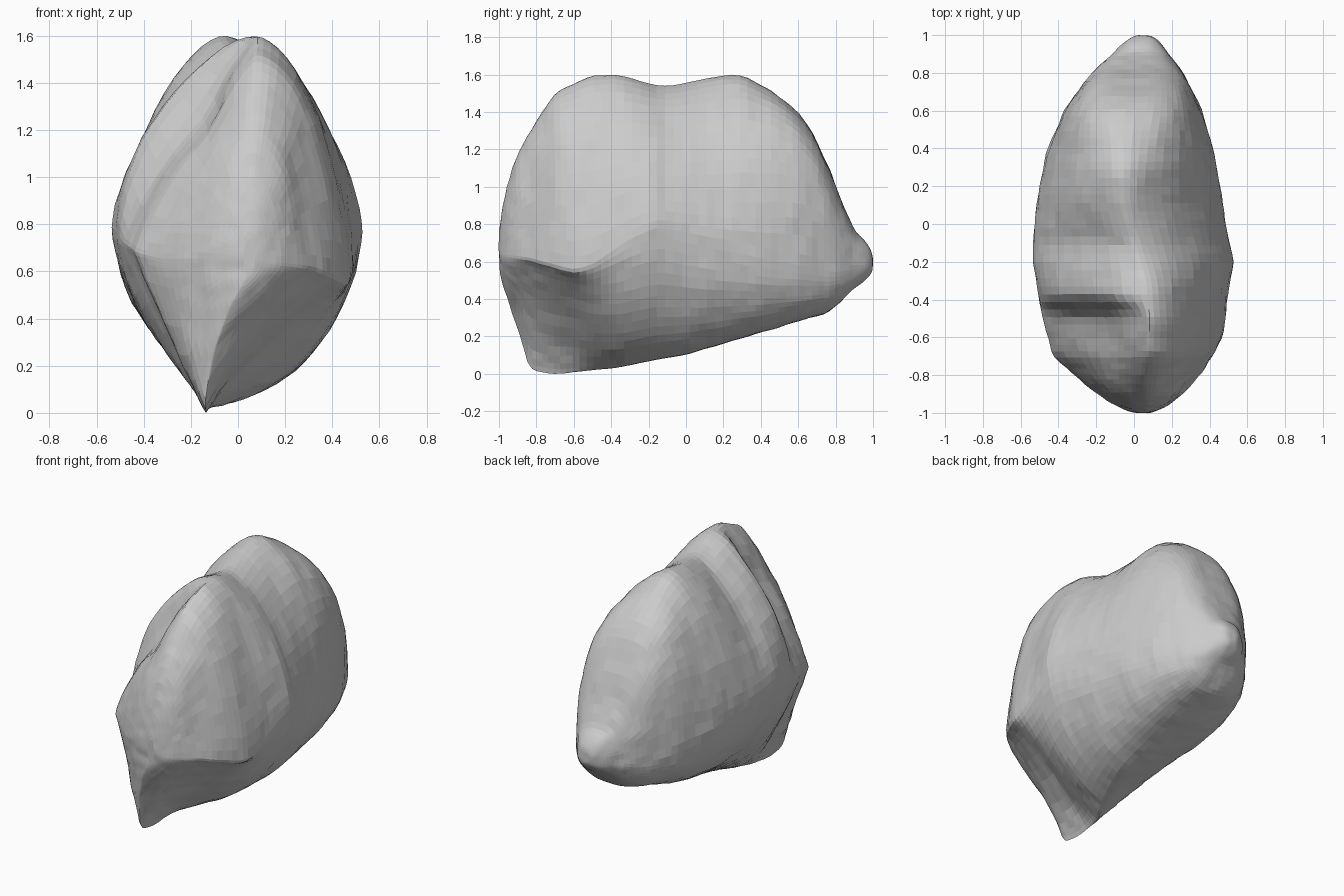
import bpy
import bmesh
import math
from mathutils import Vector, noise

if "Cube" in bpy.data.objects:
    bpy.data.objects.remove(bpy.data.objects["Cube"], do_unlink=True)

STATIONS = 70
SEGMENTS = 64

# Long profiles of the boulder: (y, value) pairs from front to back
CREST_HEIGHT = [(-1, .7), (-.97, .95), (-.9, 1.18), (-.84, 1.28), (-.7, 1.51), (-.5, 1.6),
                (-.35, 1.6), (-.12, 1.535), (.2, 1.6), (.3, 1.6), (.45, 1.52), (.6, 1.4),
                (.7, 1.25), (.82, .95), (.9, .76), (1, .61)]
KEEL_HEIGHT = [(-1, .6), (-.97, .45), (-.9, .26), (-.84, .02), (-.7, -.01), (-.5, .02),
               (-.3, .04), (0, .1), (.3, .19), (.6, .28), (.75, .32), (.9, .46), (1, .57)]
RIGHT_EDGE = [(-1, .04), (-.97, -.07), (-.9, -.18), (-.8, -.32), (-.7, -.43), (-.6, -.46),
              (-.4, -.51), (-.2, -.535), (0, -.53), (.2, -.505), (.4, -.455), (.6, -.37),
              (.8, -.22), (.9, -.11), (1, .04)]
LEFT_EDGE = [(-1, .06), (-.97, .16), (-.9, .28), (-.8, .37), (-.6, .47), (-.4, .495),
             (-.2, .53), (0, .49), (.4, .42), (.6, .36), (.8, .26), (.9, .18), (1, .06)]
RIGHT_BELLY = [(-1, .65), (-.8, .65), (-.5, .72), (-.2, .79), (.2, .72), (.8, .57), (1, .59)]
LEFT_BELLY = [(-1, .65), (-.85, .61), (-.6, .54), (-.5, .57), (-.3, .72), (-.15, .79),
              (.05, .75), (.8, .57), (1, .59)]
CREST_X = [(-1, .05), (-.5, .08), (-.3, .07), (.1, -.05), (.5, -.06), (1, .05)]
KEEL_X = [(-1, .05), (-.85, -.14), (-.5, -.13), (-.3, -.04), (0, .06), (1, .05)]
# Roundness of the section: below one is hollow, two is an ellipse
RIGHT_ROUND = [(-1, 2), (-.9, 1.6), (-.75, 1.2), (-.47, 1.1), (-.39, 1.75), (-.1, 1.45),
               (.4, 1.75), (.6, 2.5), (.75, 3.2), (1, 2.5)]
LEFT_ROUND = [(-1, 2), (-.7, 1.9), (-.4, 1.6), (-.1, 1.5), (.2, 1.6), (.4, 1.9),
              (.6, 2.5), (.75, 3.2), (1, 2.5)]
RIGHT_HOLLOW = [(-1, 1.7), (-.85, 1.2), (-.6, 1), (-.4, 1.4), (.1, 1.9), (.5, 2.4), (1, 2.5)]
LEFT_HOLLOW = [(-1, 1.6), (-.85, .8), (-.6, .85), (-.35, 1.6), (0, 1.9), (.5, 2.4), (1, 2.5)]

# Broad dents: centre, radii, push
DENTS = [
    ((-.18, -.64, 1.33), (.12, .24, .25), (.04, 0, -.04)),     # groove beside the crest
    ((.34, -.88, .95), (.12, .2, .4), (-.03, .02, 0)),         # step beside the brow
]


def sample(profile, angle):
    """Interpolate a profile by angle so that the ends stay blunt."""
    knots = [(math.acos(-y), value) for y, value in profile]
    for (a, va), (b, vb) in zip(knots, knots[1:]):
        if angle <= b:
            return va + (vb - va) * (angle - a) / (b - a)
    return knots[-1][1]


def section(angle):
    """One closed cross-section of the boulder."""
    sides = {True: (LEFT_EDGE, LEFT_BELLY, LEFT_ROUND, LEFT_HOLLOW),
             False: (RIGHT_EDGE, RIGHT_BELLY, RIGHT_ROUND, RIGHT_HOLLOW)}
    sides = {k: [sample(p, angle) for p in v] for k, v in sides.items()}
    crest = [sample(p, angle) for p in (CREST_X, CREST_HEIGHT)]
    keel = [sample(p, angle) for p in (KEEL_X, KEEL_HEIGHT)]
    points = []
    for i in range(SEGMENTS):
        turn = math.tau * i / SEGMENTS
        c, s = math.cos(turn), math.sin(turn)
        edge, belly, upper, lower = sides[c >= 0]
        tip_x, tip_z = crest if s >= 0 else keel
        power = upper if s >= 0 else lower
        points.append(Vector((tip_x + (edge - tip_x) * abs(c) ** (2 / power),
                              -math.cos(angle),
                              belly + (tip_z - belly) * abs(s) ** (2 / power))))
    return points


def dent(co):
    """Total push of all dents at a point."""
    total = Vector()
    for centre, radii, push in DENTS:
        d = sum(((p - q) / r) ** 2 for p, q, r in zip(co, centre, radii))
        total += Vector(push) * math.exp(-d)
    return total


# Loft the boulder body
bm = bmesh.new()
rings = [[bm.verts.new(p) for p in section(math.pi * (k + .5) / STATIONS)]
         for k in range(STATIONS)]
for ring, following in zip(rings, rings[1:]):
    for i in range(SEGMENTS):
        j = (i + 1) % SEGMENTS
        bm.faces.new((ring[i], ring[j], following[j], following[i]))
bm.faces.new(rings[0])
bm.faces.new(rings[-1])
bmesh.ops.recalc_face_normals(bm, faces=bm.faces)

# Soften, dent and roughen the surface
for _ in range(3):
    bmesh.ops.smooth_vert(bm, verts=bm.verts, factor=.35,
                          use_axis_x=True, use_axis_y=True, use_axis_z=True)
bm.normal_update()
for v in bm.verts:
    rough = noise.noise(v.co * 5) * .006 + noise.noise(v.co * 14) * .005
    v.co += dent(v.co) + v.normal * rough

# Stand the boulder on the ground
ground = min(v.co.z for v in bm.verts)
bmesh.ops.translate(bm, verts=bm.verts, vec=(0, 0, -ground))

mesh = bpy.data.meshes.new("boulder")
bm.to_mesh(mesh)
bm.free()
boulder = bpy.data.objects.new("boulder", mesh)
bpy.context.collection.objects.link(boulder)

# Plain grey stone
stone = bpy.data.materials.new("grey_stone")
stone.use_nodes = True
stone.diffuse_color = (.6, .6, .6, 1)
stone.node_tree.nodes["Principled BSDF"].inputs["Base Color"].default_value = (.6, .6, .6, 1)
mesh.materials.append(stone)
